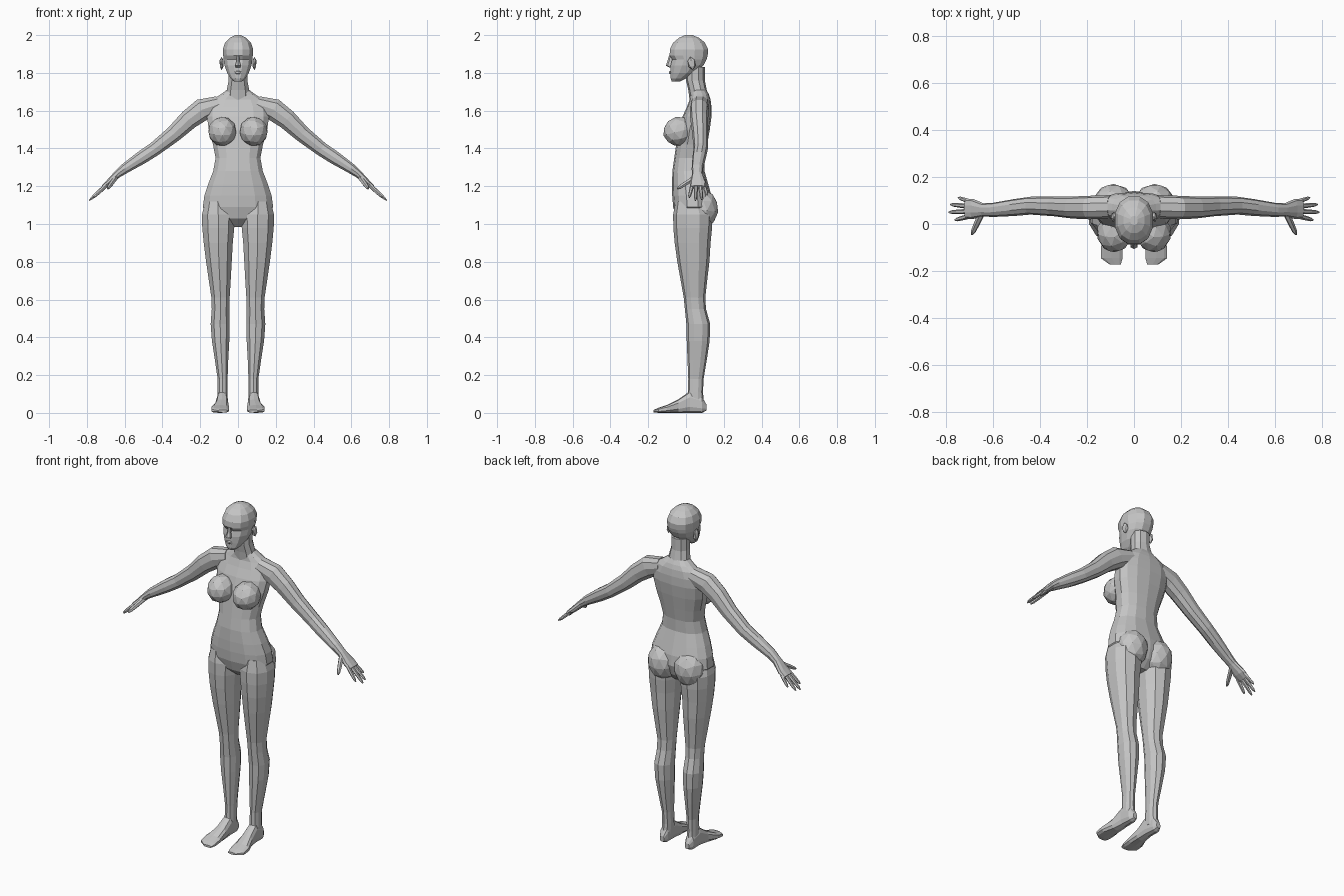
import bpy, bmesh, math
from mathutils import Vector, Matrix

skin = bpy.data.materials.new("plain grey")
skin.diffuse_color = (0.56, 0.56, 0.56, 1)


def finish(bm, name, mirror):
    bmesh.ops.recalc_face_normals(bm, faces=bm.faces)
    me = bpy.data.meshes.new(name)
    bm.to_mesh(me)
    bm.free()
    me.materials.append(skin)
    ob = bpy.data.objects.new(name, me)
    bpy.context.collection.objects.link(ob)
    if mirror:
        ob.modifiers.new("mirror", 'MIRROR').use_mirror_merge = False
    return ob


def loft(name, rings, sides=12, power=0.9, mirror=False):
    """Skin rings given as (centre, half-axis u, half-axis v), capped at both ends."""
    bm = bmesh.new()
    loops = []
    for c, u, v in rings:
        loop = []
        for i in range(sides):
            a = math.tau * (i + 0.5) / sides
            ca, sa = math.cos(a), math.sin(a)
            p = (Vector(c) + Vector(u) * math.copysign(abs(ca) ** power, ca)
                 + Vector(v) * math.copysign(abs(sa) ** power, sa))
            loop.append(bm.verts.new(p))
        loops.append(loop)
    for a, b in zip(loops, loops[1:]):
        for i in range(sides):
            j = (i + 1) % sides
            bm.faces.new((a[i], a[j], b[j], b[i]))
    bm.faces.new(loops[0])
    bm.faces.new(loops[-1])
    return finish(bm, name, mirror)


def level(z, x0, x1, y0, y1):
    """Horizontal ring from its extents."""
    return ((x0 + x1) / 2, (y0 + y1) / 2, z), ((x1 - x0) / 2, 0, 0), (0, (y1 - y0) / 2, 0)


def limb(points):
    """Rings across a path of (x, y, z, thickness, y half-width)."""
    out = []
    for i, (x, y, z, t, w) in enumerate(points):
        a, b = points[max(i - 1, 0)], points[min(i + 1, len(points) - 1)]
        d = Vector((b[0] - a[0], 0, b[2] - a[2])).normalized()
        out.append(((x, y, z), Vector((-d.z, 0, d.x)) * t, (0, w, 0)))
    return out


def blob(name, centre, size, tilt=0, mirror=True, detail=2):
    bm = bmesh.new()
    m = (Matrix.Translation(centre) @ Matrix.Rotation(tilt, 4, 'X')
         @ Matrix.Diagonal((*size, 1)))
    bmesh.ops.create_icosphere(bm, subdivisions=detail, radius=1, matrix=m)
    return finish(bm, name, mirror)


# Torso: z, half width, front, back
torso = [(0.985, 0.07, 0.00, 0.08), (1.03, 0.14, -0.05, 0.12), (1.09, 0.19, -0.068, 0.14),
         (1.15, 0.182, -0.073, 0.135), (1.21, 0.162, -0.074, 0.118), (1.28, 0.134, -0.072, 0.098),
         (1.35, 0.121, -0.062, 0.10), (1.42, 0.135, -0.052, 0.112), (1.50, 0.158, -0.040, 0.126),
         (1.57, 0.168, -0.018, 0.135), (1.62, 0.162, 0.005, 0.135), (1.66, 0.135, 0.02, 0.13),
         (1.685, 0.095, 0.022, 0.122), (1.71, 0.06, 0.025, 0.108)]
loft("torso", [level(z, -h, h, f, b) for z, h, f, b in torso], 14, 0.85)
blob("breast", (0.083, -0.037, 1.49), (0.076, 0.085, 0.078), 0.25)
blob("buttock", (0.087, 0.085, 1.075), (0.09, 0.086, 0.105), -0.15)

# Neck
neck = [(1.65, 0.07, 0.02, 0.125), (1.71, 0.062, 0.012, 0.11), (1.76, 0.052, 0.0, 0.1),
        (1.83, 0.052, 0.0, 0.1)]
loft("neck", [level(z, -h, h, f, b) for z, h, f, b in neck], 10)

# Head with brow, eye hollow, cheeks and chin
head = [(1.755, 0.022, -0.076, -0.03), (1.77, 0.04, -0.082, 0.0), (1.80, 0.059, -0.084, 0.055),
        (1.84, 0.074, -0.084, 0.096), (1.872, 0.079, -0.076, 0.112), (1.893, 0.081, -0.09, 0.118),
        (1.925, 0.083, -0.088, 0.12), (1.96, 0.071, -0.07, 0.103), (1.985, 0.046, -0.04, 0.072),
        (2.0, 0.016, -0.005, 0.035)]
loft("head", [level(z, -h, h, f, b) for z, h, f, b in head], 12)
nose = [(1.828, 0.014, -0.085, -0.07), (1.838, 0.017, -0.107, -0.07),
        (1.86, 0.010, -0.099, -0.06), (1.892, 0.007, -0.09, -0.06)]
loft("nose", [level(z, -h, h, f, b) for z, h, f, b in nose], 6)
blob("lips", (0, -0.08, 1.802), (0.024, 0.012, 0.010), 0, False, 1)
blob("ear", (0.087, 0.03, 1.85), (0.012, 0.022, 0.036), 0.2, True, 1)

# Legs: z, inner, outer, front, back
leg = [(1.12, 0.04, 0.175, -0.055, 0.11), (1.05, 0.014, 0.195, -0.068, 0.14),
       (0.98, 0.016, 0.193, -0.067, 0.138), (0.90, 0.024, 0.185, -0.06, 0.13),
       (0.80, 0.030, 0.172, -0.046, 0.124), (0.70, 0.036, 0.157, -0.028, 0.112),
       (0.61, 0.042, 0.143, -0.012, 0.102), (0.55, 0.044, 0.141, -0.006, 0.106),
       (0.47, 0.042, 0.147, 0.002, 0.128), (0.38, 0.044, 0.140, 0.004, 0.125),
       (0.28, 0.050, 0.124, 0.008, 0.11), (0.18, 0.054, 0.109, 0.012, 0.093),
       (0.11, 0.053, 0.110, 0.01, 0.09), (0.05, 0.055, 0.110, 0.0, 0.095)]
loft("leg", [level(*r) for r in leg], 10, 0.9, True)

# Feet from heel to toe: y, inner, outer, bottom, top
foot = [(0.108, 0.068, 0.095, 0.012, 0.045), (0.085, 0.058, 0.110, 0.0, 0.085),
        (0.02, 0.054, 0.112, 0.0, 0.115), (-0.04, 0.05, 0.122, 0.0, 0.072),
        (-0.10, 0.046, 0.143, 0.0, 0.042), (-0.145, 0.047, 0.143, 0.0, 0.027),
        (-0.172, 0.055, 0.105, 0.003, 0.016)]
loft("foot", [((( a + b) / 2, y, (c + d) / 2), ((b - a) / 2, 0, 0), (0, 0, (d - c) / 2))
              for y, a, b, c, d in foot], 10, 0.7, True)

# Arms and palms
arm = [(0.10, 0.073, 1.635, 0.045, 0.05), (0.19, 0.07, 1.605, 0.062, 0.05),
       (0.26, 0.07, 1.553, 0.055, 0.047), (0.34, 0.075, 1.477, 0.046, 0.042),
       (0.44, 0.078, 1.398, 0.039, 0.038), (0.51, 0.07, 1.352, 0.037, 0.036),
       (0.60, 0.06, 1.293, 0.028, 0.03), (0.64, 0.06, 1.262, 0.021, 0.028),
       (0.685, 0.064, 1.218, 0.017, 0.043), (0.715, 0.064, 1.195, 0.012, 0.042)]
loft("arm", limb(arm), 10, 0.9, True)

# Fingers and thumb: root, tip, radius
digits = {"index_finger": ((0.70, 0.033, 1.205), (0.762, 0.017, 1.14), 0.010),
          "middle_finger": ((0.70, 0.054, 1.207), (0.787, 0.050, 1.125), 0.010),
          "ring_finger": ((0.70, 0.075, 1.205), (0.780, 0.083, 1.13), 0.010),
          "little_finger": ((0.695, 0.095, 1.205), (0.748, 0.112, 1.152), 0.009),
          "thumb": ((0.648, 0.045, 1.245), (0.690, -0.045, 1.187), 0.013)}
for name, (root, tip, r) in digits.items():
    root, tip = Vector(root), Vector(tip)
    d = (tip - root).normalized()
    u = d.cross(Vector((0, 1, 0))).normalized()
    v = d.cross(u)
    loft(name, [(root.lerp(tip, t), u * r * k, v * r * k)
                for t, k in ((0, 1.1), (0.5, 1.0), (0.85, 0.8), (1, 0.35))], 6, 1, True)
